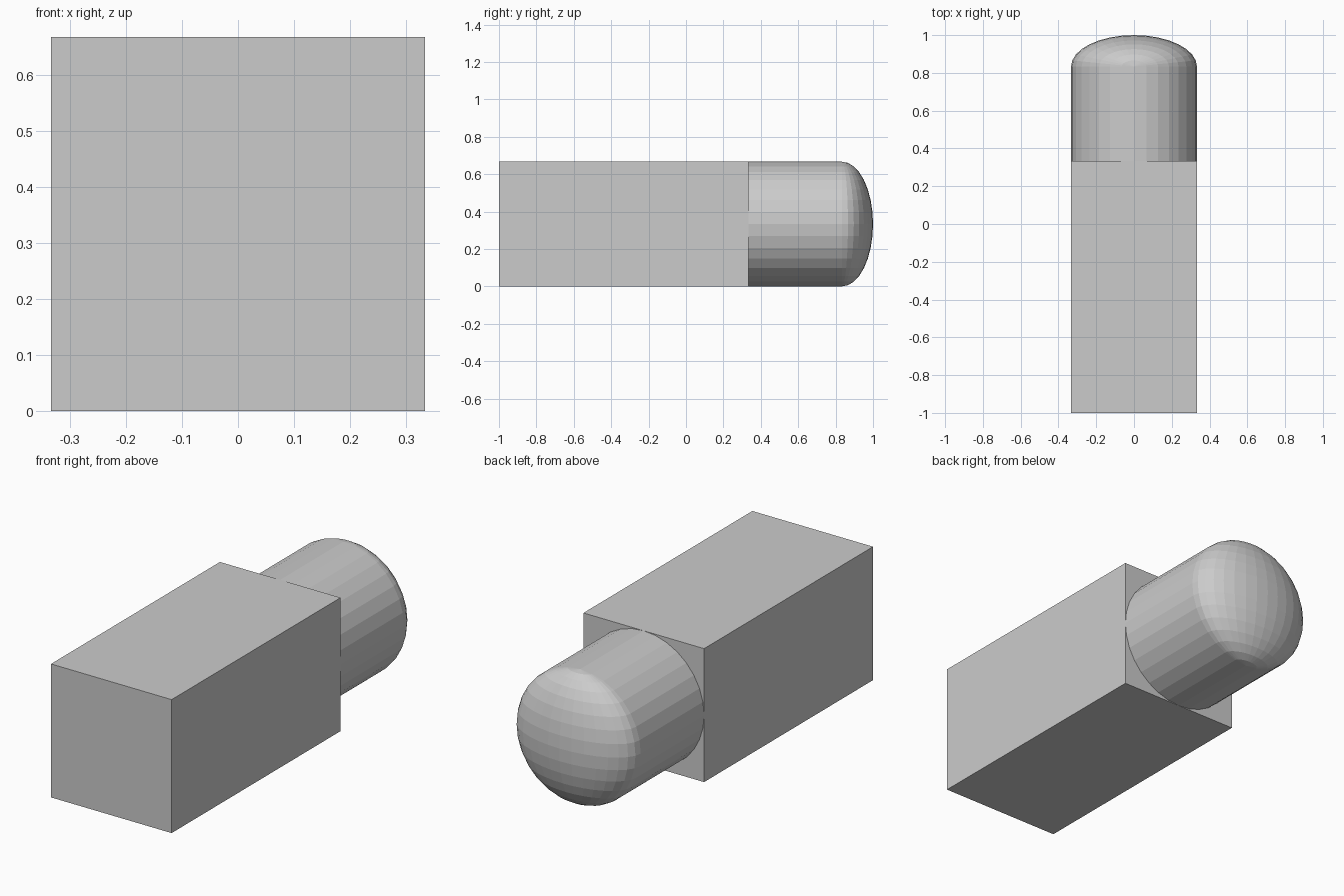
import bpy
from math import pi

if "Cube" in bpy.data.objects:
    bpy.data.objects.remove(bpy.data.objects["Cube"])

R = 1 / 3  # half width of the bar and radius of the round end

# Square bar
bpy.ops.mesh.primitive_cube_add(size=1, location=(0, -R, R))
bar = bpy.context.object
bar.name = "square_bar"
bar.scale = (2 * R, 4 * R, 2 * R)

# Round shaft continuing the bar towards the back
bpy.ops.mesh.primitive_cylinder_add(vertices=32, radius=R, depth=0.5,
                                    location=(0, R + 0.25, R), rotation=(pi / 2, 0, 0))
bpy.context.object.name = "round_shaft"

# Flattened dome closing the shaft
bpy.ops.mesh.primitive_uv_sphere_add(segments=32, ring_count=16, radius=R,
                                     location=(0, R + 0.5, R))
dome = bpy.context.object
dome.name = "end_dome"
dome.scale.y = 0.5
